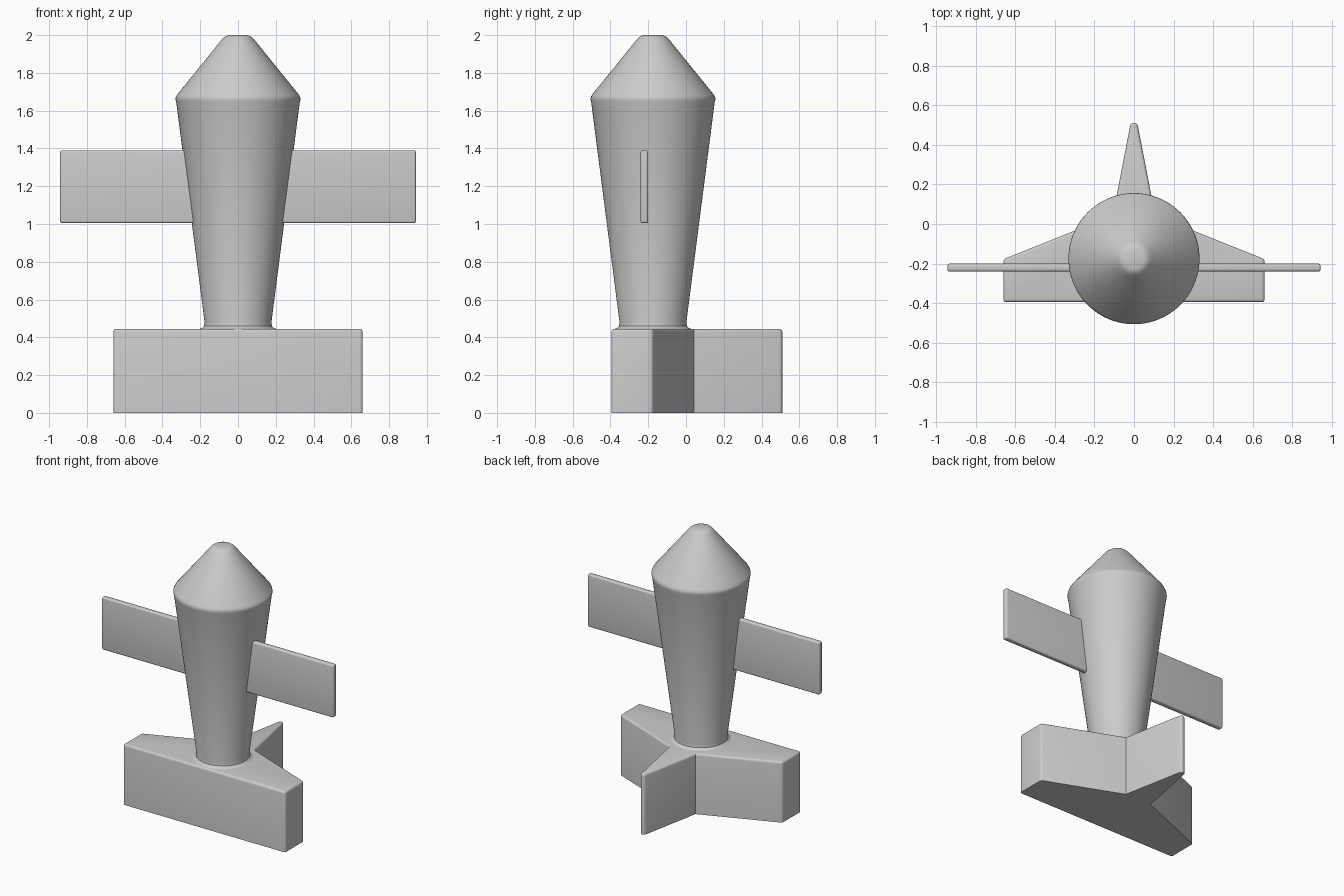
import bpy, bmesh, math

cube = bpy.data.objects.get("Cube")
if cube:
    bpy.data.objects.remove(cube, do_unlink=True)

BODY_Y = -0.175

grey = bpy.data.materials.new("light grey")
grey.use_nodes = True
grey.diffuse_color = (0.6, 0.6, 0.6, 1)
grey.node_tree.nodes["Principled BSDF"].inputs["Base Color"].default_value = (0.6, 0.6, 0.6, 1)


def finish(name, bm, angle=30):
    """Turn a bmesh into a smooth-shaded grey object."""
    bmesh.ops.recalc_face_normals(bm, faces=bm.faces)
    mesh = bpy.data.meshes.new(name)
    bm.to_mesh(mesh)
    bm.free()
    mesh.materials.append(grey)
    obj = bpy.data.objects.new(name, mesh)
    bpy.context.collection.objects.link(obj)
    bpy.ops.object.select_all(action="DESELECT")
    obj.select_set(True)
    bpy.context.view_layer.objects.active = obj
    bpy.ops.object.shade_smooth_by_angle(angle=math.radians(angle))
    return obj


def round_edges(bm, edges, size):
    bmesh.ops.bevel(bm, geom=edges, offset=size, offset_type="OFFSET", segments=4,
                    profile=0.5, affect="EDGES", clamp_overlap=True)


# Base: swept block with a tapering rear fin, sharp only along the floor
half = [(0.66, -0.395), (0.66, -0.178), (0.107, 0.043), (0.017, 0.51)]
outline = half + [(-x, y) for x, y in reversed(half)]
bm = bmesh.new()
floor = bm.faces.new([bm.verts.new((x, y, 0)) for x, y in outline])
top = bmesh.ops.extrude_face_region(bm, geom=[floor], use_keep_orig=True)
for v in top["geom"]:
    if isinstance(v, bmesh.types.BMVert):
        v.co.z = 0.445
bmesh.ops.recalc_face_normals(bm, faces=bm.faces)
convex = [e for e in bm.edges
          if max(v.co.z for v in e.verts) > 0.1 and e.calc_face_angle_signed() > 0.01]
round_edges(bm, convex, 0.016)
finish("base", bm)

# Body: turned profile with a foot fillet, flared barrel and blunt nose
profile = [(0.18, 0.40), (0.205, 0.444), (0.19, 0.449), (0.18, 0.46), (0.177, 0.48),
           (0.327, 1.645), (0.331, 1.66), (0.329, 1.672), (0.322, 1.685),
           (0.088, 1.974), (0.076, 1.987), (0.064, 1.995), (0.05, 2.0)]
bm = bmesh.new()
verts = [bm.verts.new((r, BODY_Y, z)) for r, z in profile]
edges = [bm.edges.new(pair) for pair in zip(verts, verts[1:])]
bmesh.ops.spin(bm, geom=verts + edges, cent=(0, BODY_Y, 0), axis=(0, 0, 1),
               angle=math.tau, steps=96, use_merge=True)
bmesh.ops.remove_doubles(bm, verts=bm.verts, dist=0.0001)
bmesh.ops.holes_fill(bm, edges=[e for e in bm.edges if e.is_boundary], sides=0)
finish("body", bm)

# Wing: one thin plate running through the body
bm = bmesh.new()
bmesh.ops.create_cube(bm, size=1)
bmesh.ops.scale(bm, vec=(1.885, 0.04, 0.386), verts=bm.verts)
bmesh.ops.translate(bm, vec=(0, -0.22, 1.197), verts=bm.verts)
round_edges(bm, bm.edges[:], 0.012)
finish("wing", bm)
